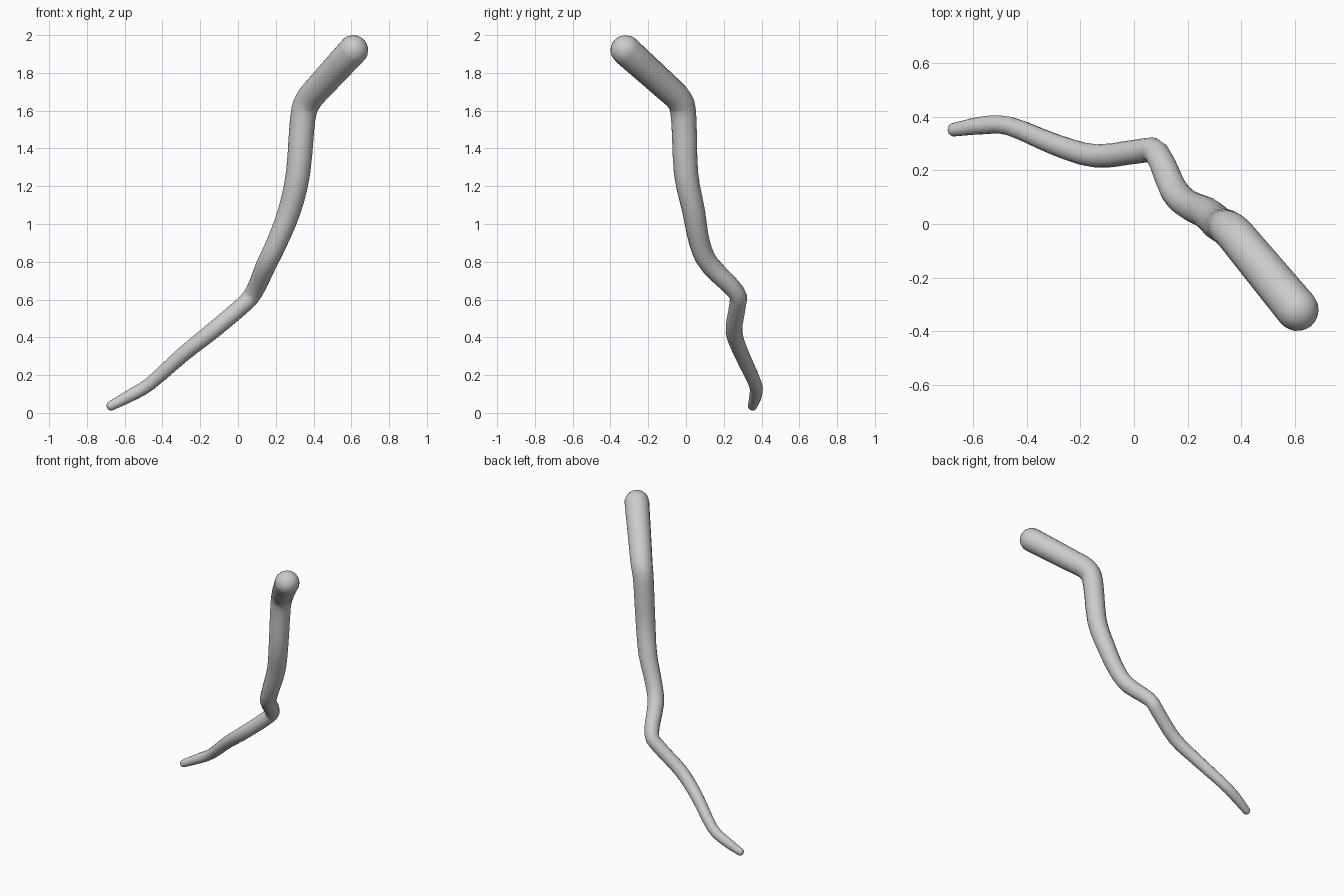
import bpy, bmesh, math
from mathutils import Vector

if "Cube" in bpy.data.objects:
    bpy.data.objects.remove(bpy.data.objects["Cube"])

SIDES = 16
# centre line: x, y, z, radius (thin tip to thick rounded head)
PATH = [(-0.675, 0.352, 0.036, 0.025), (-0.57, 0.368, 0.092, 0.033), (-0.465, 0.366, 0.155, 0.035),
        (-0.29, 0.295, 0.31, 0.04), (-0.14, 0.254, 0.43, 0.044), (0.02, 0.272, 0.565, 0.045),
        (0.085, 0.265, 0.64, 0.047), (0.15, 0.125, 0.785, 0.053), (0.205, 0.072, 0.90, 0.055),
        (0.272, 0.04, 1.07, 0.06), (0.318, 0.0, 1.27, 0.064), (0.343, -0.012, 1.56, 0.067),
        (0.373, -0.035, 1.655, 0.071), (0.44, -0.115, 1.735, 0.074), (0.61, -0.32, 1.92, 0.08)]


def refine(points, steps):
    """Catmull-Rom interpolation of position and radius."""
    p = [Vector(q) for q in points]
    p = [2 * p[0] - p[1]] + p + [2 * p[-1] - p[-2]]
    out = []
    for i in range(1, len(p) - 2):
        a, b, c, d = p[i - 1:i + 3]
        for k in range(steps):
            t = k / steps
            out.append(0.5 * (2 * b + (c - a) * t + (2 * a - 5 * b + 4 * c - d) * t * t
                              + (3 * b - a - 3 * c + d) * t ** 3))
    return out + [p[-2]]


def round_cap(end, direction, length, steps=5):
    """Extra rings shrinking into a dome."""
    rings = []
    for k in range(1, steps):
        a = math.pi / 2 * k / steps
        pos = end.xyz + direction * length * math.sin(a)
        rings.append(Vector((*pos, end.w * math.cos(a))))
    return rings, end.xyz + direction * length


spine = refine(PATH, 3)
tip_dir = (spine[0].xyz - spine[1].xyz).normalized()
head_dir = (spine[-1].xyz - spine[-2].xyz).normalized()
tip_rings, tip_pole = round_cap(spine[0], tip_dir, 0.02)
head_rings, head_pole = round_cap(spine[-1], head_dir, 0.08)
spine = tip_rings[::-1] + spine + head_rings

# sweep a round section along the centre line without twist
bm = bmesh.new()
rings = []
normal = None
for i, s in enumerate(spine):
    tangent = (spine[min(i + 1, len(spine) - 1)].xyz - spine[max(i - 1, 0)].xyz).normalized()
    if normal is None:
        normal = tangent.orthogonal()
    normal = (normal - tangent * normal.dot(tangent)).normalized()
    side = tangent.cross(normal)
    rings.append([bm.verts.new(s.xyz + s.w * (normal * math.cos(a) + side * math.sin(a)))
                  for a in (2 * math.pi * k / SIDES for k in range(SIDES))])
for r0, r1 in zip(rings, rings[1:]):
    for k in range(SIDES):
        n = (k + 1) % SIDES
        bm.faces.new((r0[k], r0[n], r1[n], r1[k]))
for ring, pole in ((rings[0], tip_pole), (rings[-1], head_pole)):
    v = bm.verts.new(pole)
    for k in range(SIDES):
        bm.faces.new((ring[k], ring[(k + 1) % SIDES], v))
bmesh.ops.recalc_face_normals(bm, faces=bm.faces)
for f in bm.faces:
    f.smooth = True

mesh = bpy.data.meshes.new("crooked_stick")
bm.to_mesh(mesh)
bm.free()
bpy.context.collection.objects.link(bpy.data.objects.new("crooked_stick", mesh))
